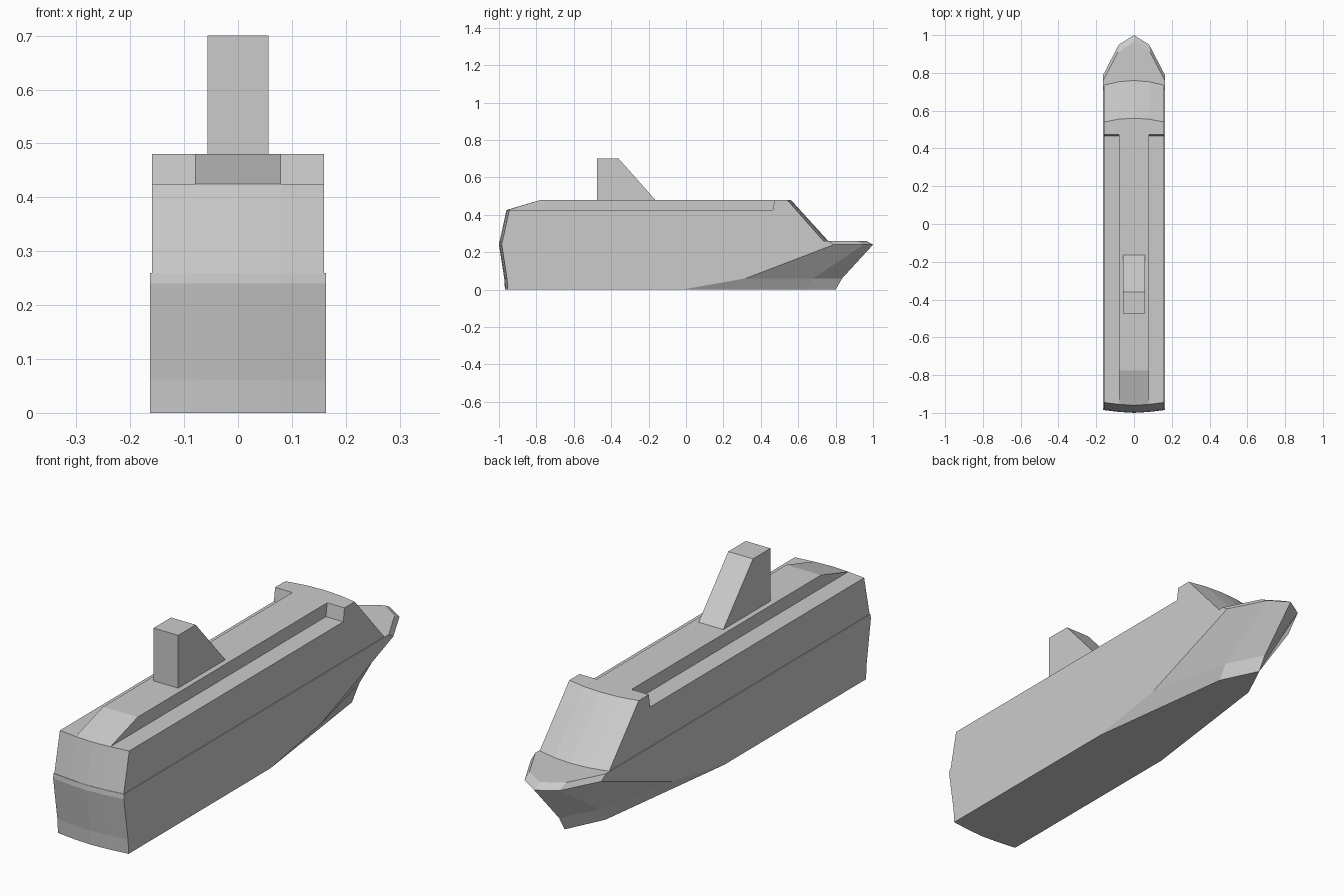
import bpy, bmesh

if "Cube" in bpy.data.objects:
    bpy.data.objects.remove(bpy.data.objects["Cube"])

grey = bpy.data.materials.new("ship grey")
grey.use_nodes = True
COLOUR = (0.6, 0.6, 0.6, 1)
grey.diffuse_color = COLOUR
grey.node_tree.nodes["Principled BSDF"].inputs["Base Color"].default_value = COLOUR


def ring(z, half):
    """Closed outline from a half outline running stern centre to bow centre."""
    return [(x, y, z) for x, y in half] + [(-x, y, z) for x, y in half[-2:0:-1]]


def loft(name, rings):
    """Skin a stack of equal-length outlines and cap both ends."""
    bm = bmesh.new()
    levels = [[bm.verts.new(p) for p in r] for r in rings]
    n = len(levels[0])
    for low, high in zip(levels, levels[1:]):
        for i in range(n):
            j = (i + 1) % n
            bm.faces.new((low[i], low[j], high[j], high[i]))
    bm.faces.new(levels[0][::-1])
    bm.faces.new(levels[-1])
    bmesh.ops.recalc_face_normals(bm, faces=bm.faces)
    mesh = bpy.data.meshes.new(name)
    bm.to_mesh(mesh)
    bm.free()
    mesh.materials.append(grey)
    obj = bpy.data.objects.new(name, mesh)
    bpy.context.collection.objects.link(obj)
    return obj


def block(name, x0, x1, low, high):
    """Block between two x positions; low and high are (z, back y, front y at x0, at x1)."""
    return loft(name, [[(x0, b, z), (x1, b, z), (x1, f1, z), (x0, f0, z)]
                       for z, b, f0, f1 in (low, high)])


def stern(y, w):
    """Slightly bowed stern, from the centre out to the corner."""
    return [(0, y), (0.08, y + 0.005), (w, y + 0.015)]


# Hull: flared bow narrowing towards the keel
W = 0.163
loft("hull", [
    ring(0.0, stern(-0.968, W) + [(W, -0.02), (0.077, 0.64), (0, 0.80)]),
    ring(0.06, stern(-0.972, W) + [(W, 0.32), (0.08, 0.68), (0, 0.835)]),
    ring(0.24, stern(-1.0, W) + [(W, 0.79), (0.08, 0.95), (0, 1.0)]),
    ring(0.26, stern(-0.998, W) + [(W, 0.76), (0.085, 0.91), (0, 0.965)]),
])

# Main decks with raked, bowed front
S = 0.16
FRONT_LOW = [(S, 0.735), (0.08, 0.753), (0, 0.76)]
FRONT_TOP = [(S, 0.54), (0.08, 0.555), (0, 0.56)]
t = 0.75
front_mid = [(x, a + (b - a) * t) for (x, a), (_, b) in zip(FRONT_LOW, FRONT_TOP)]
loft("main_decks", [
    ring(0.26, stern(-0.996, S) + FRONT_LOW),
    ring(0.425, stern(-0.96, S) + front_mid),
])

# Raised centre deck with a ramp at the stern
loft("centre_deck", [
    ring(0.425, [(0, -0.96), (0.08, -0.955)] + front_mid[1:]),
    ring(0.48, [(0, -0.775), (0.08, -0.775)] + FRONT_TOP[1:]),
])

# Bridge wings
for side, name in ((1, "left"), (-1, "right")):
    block(name + "_bridge_wing", 0.08 * side, S * side,
          (0.425, 0.465, front_mid[1][1], front_mid[0][1]),
          (0.48, 0.473, FRONT_TOP[1][1], FRONT_TOP[0][1]))

# Funnel with sloping front
block("funnel", -0.057, 0.057, (0.475, -0.475, -0.16, -0.16), (0.70, -0.475, -0.36, -0.36))
